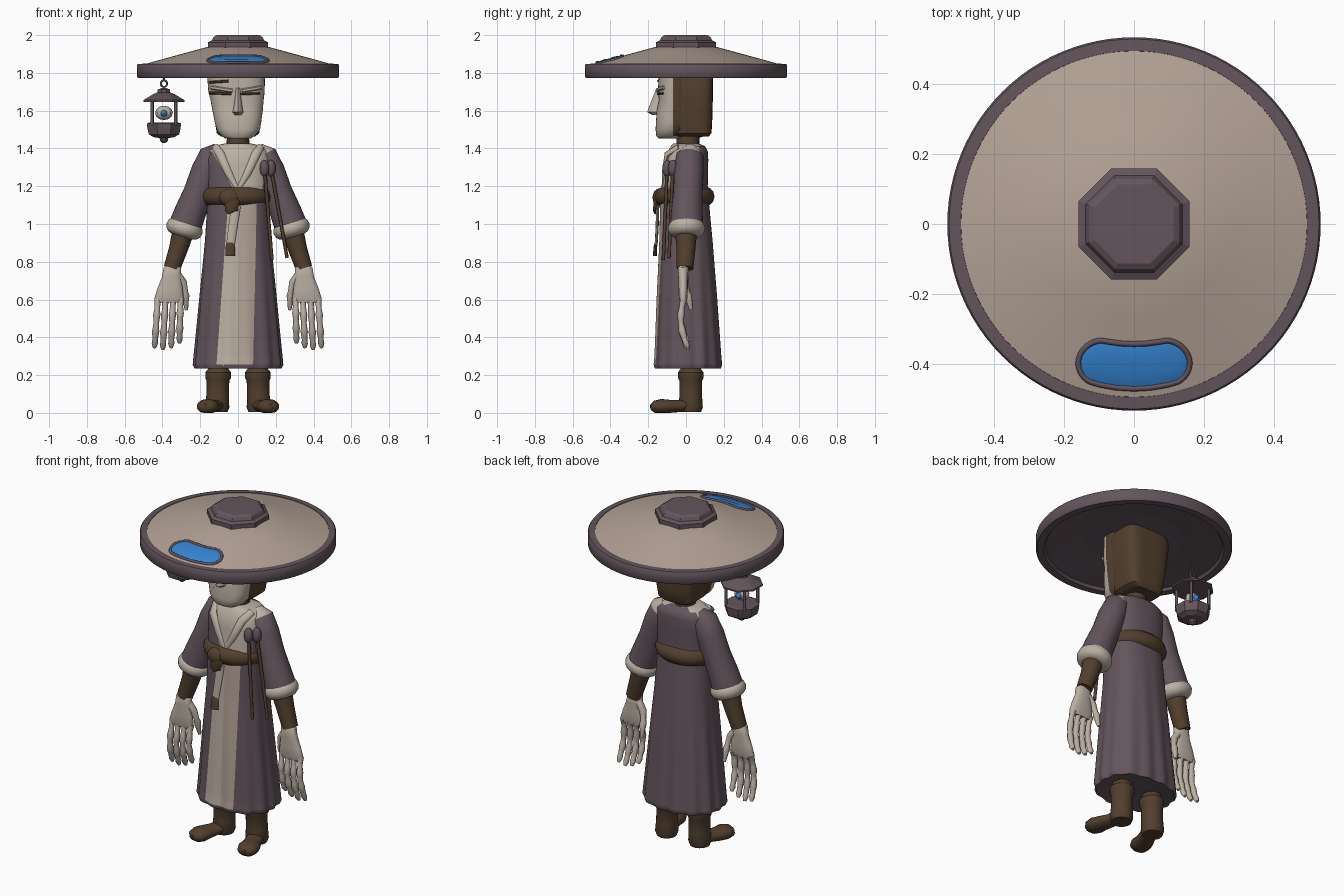
import bpy, bmesh, math
from math import sin, cos, pi
from mathutils import Vector

if "Cube" in bpy.data.objects:
    bpy.data.objects.remove(bpy.data.objects["Cube"])


def material(name, rgb):
    m = bpy.data.materials.new(name)
    m.diffuse_color = (*rgb, 1)
    m.use_nodes = True
    m.node_tree.nodes["Principled BSDF"].inputs["Base Color"].default_value = m.diffuse_color
    return m


PURPLE = material("plum cloth", (0.125, 0.09, 0.108))
BROWN = material("brown leather", (0.085, 0.05, 0.028))
BONE = material("bone", (0.50, 0.435, 0.37))
TAN = material("tan", (0.45, 0.36, 0.305))
BLUE = material("blue glass", (0.035, 0.235, 0.66))


def finish(name, bm, mats, rule=None, angle=40, cuts=()):
    for co, no in cuts:  # clean edges between colours
        bmesh.ops.bisect_plane(bm, geom=bm.verts[:] + bm.edges[:] + bm.faces[:], plane_co=co, plane_no=no)
    bmesh.ops.recalc_face_normals(bm, faces=bm.faces)
    if rule:
        for f in bm.faces:
            f.material_index = rule(f.calc_center_median())
    me = bpy.data.meshes.new(name)
    bm.to_mesh(me)
    bm.free()
    for m in mats:
        me.materials.append(m)
    for p in me.polygons:
        p.use_smooth = True
    me.set_sharp_from_angle(angle=math.radians(angle))
    ob = bpy.data.objects.new(name, me)
    bpy.context.collection.objects.link(ob)
    return ob


def skin(bm, rows, closed=False):
    vs = [[bm.verts.new(p) for p in row] for row in rows]
    n = len(vs[0])
    pairs = list(zip(vs, vs[1:])) + ([(vs[-1], vs[0])] if closed else [])
    for a, b in pairs:
        for i in range(n):
            bm.faces.new((a[i], a[(i + 1) % n], b[(i + 1) % n], b[i]))
    if not closed:
        bm.faces.new(vs[0])
        bm.faces.new(vs[-1])


def loft(name, rings, mats, n=32, power=2, turn=0, rule=None, angle=40, fold=None, cuts=()):
    """Stack of horizontal superellipse rings (cx, cy, z, rx, ry)."""
    rows = []
    for cx, cy, z, rx, ry in rings:
        row = []
        for i in range(n):
            t = 2 * pi * i / n + turn
            c, s = cos(t), sin(t)
            k = (abs(c) ** power + abs(s) ** power) ** (-1 / power)
            k *= 1 + (fold(t, z) if fold else 0)
            row.append((cx + rx * c * k, cy + ry * s * k, z))
        rows.append(row)
    bm = bmesh.new()
    skin(bm, rows)
    return finish(name, bm, mats, rule, angle, cuts)


def tube(name, pts, mat, n=10, flat=1, closed=False, ref=(0, 1, 0), rule=None, mats=None):
    """Tube through (x, y, z, radius) points; flat scales it along ref."""
    ps, rows, ref = [Vector(p[:3]) for p in pts], [], Vector(ref)
    last = len(ps) - 1
    for i, p in enumerate(ps):
        a = ps[i - 1] if i or closed else p
        b = ps[(i + 1) % len(ps)] if i < last or closed else p
        t = (b - a).normalized()
        u = (ref - t * ref.dot(t)).normalized()
        v = t.cross(u)
        r = pts[i][3]
        rows.append([p + v * r * cos(2 * pi * k / n) + u * r * flat * sin(2 * pi * k / n) for k in range(n)])
    bm = bmesh.new()
    skin(bm, rows, closed)
    return finish(name, bm, mats or [mat], rule, 50)


def ball(name, loc, scale, mat, seg=16):
    bm = bmesh.new()
    bmesh.ops.create_uvsphere(bm, u_segments=seg, v_segments=seg // 2 + 2, radius=1)
    for v in bm.verts:
        v.co = Vector(a * b + c for a, b, c in zip(v.co, scale, loc))
    return finish(name, bm, [mat])


def hoop(name, center, axis, major, minor, mat, sy=1, n=40):
    """Ring around any axis."""
    q = Vector((0, 0, 1)).rotation_difference(Vector(axis))
    pts = []
    for i in range(n):
        t = 2 * pi * i / n
        p = q @ Vector((major * cos(t), major * sy * sin(t), 0)) + Vector(center)
        pts.append((*p, minor))
    return tube(name, pts, mat, 12, closed=True, ref=axis)


def lerp_table(table, z):
    for a, b in zip(table, table[1:]):
        if (a[0] - z) * (b[0] - z) <= 0:
            t = (z - a[0]) / (b[0] - a[0])
            return [p + (q - p) * t for p, q in zip(a, b)]


# Hat: conical top, brim, octagonal cap
top = [(.01, 1.945), (.16, 1.938), (.27, 1.908), (.38, 1.878), (.496, 1.846)]
loft("hat_top", [(0, 0, z, r, r) for r, z in top], [TAN], 96)
brim = [(.494, 1.835), (.496, 1.849), (.53, 1.847), (.535, 1.84), (.535, 1.78), (.53, 1.774), (.49, 1.774),
        (.48, 1.79), (.465, 1.79), (.15, 1.865), (.01, 1.875)]
loft("hat_brim", [(0, 0, z, r, r) for r, z in brim], [PURPLE], 96)
cap = [(.172, 1.93), (.172, 1.962), (.15, 1.972), (.14, 1.99), (.122, 2.0)]
loft("hat_cap", [(0, 0, z, r, r) for r, z in cap], [PURPLE], 8, turn=pi / 8, angle=15)


# Hat window: blue bean following the cone, with a frame
def bean(half, lift):
    out = []
    for i in range(64):
        t = 2 * pi * i / 64
        u = half * cos(t) + math.copysign(.088, cos(t)) * min(1, abs(cos(t)) * 4)
        r, a = .408 + half * sin(t), u / .39
        out.append((r * sin(a), -r * cos(a), 1.938 - (r - .16) * .274 + lift))
    return out


tube("window_frame", [(*p, .008) for p in bean(.064, .002)], PURPLE, 8, closed=True, ref=(0, 0, 1))
bm = bmesh.new()
skin(bm, [bean(.062, -.004), bean(.06, .003), bean(.045, .007), bean(.02, .009)])
finish("window_glass", bm, [BLUE])

# Head: hood, neck and face
loft("hood", [(x, .035, z, r, ry) for x, z, r, ry in
              [(0, 1.463, .09, .085), (0, 1.48, .112, .1), (0, 1.55, .124, .104), (-.004, 1.66, .139, .107),
               (-.008, 1.8, .152, .109), (-.01, 1.9, .11, .08)]], [BROWN], 32, 5)
loft("neck", [(0, .01, 1.36, .062, .062), (0, .01, 1.5, .058, .06)], [BROWN], 20)
loft("face", [(0, -.09, 1.452, .065, .055), (0, -.085, 1.465, .088, .072), (.002, -.07, 1.5, .115, .091),
              (0, -.063, 1.54, .123, .096), (-.002, -.06, 1.6, .133, .095), (-.005, -.055, 1.66, .141, .088),
              (-.008, -.055, 1.7, .149, .094), (-.012, -.05, 1.85, .156, .09)], [BONE, BROWN], 40, 2.6,
     cuts=[((0, -.07, 0), (0, 1, 0))], rule=lambda c: int(c.y > -.07 and c.z > 1.475))
loft("nose", [(.0, -.145, 1.72, .012, .012), (.0, -.15, 1.68, .014, .022), (.0, -.15, 1.61, .025, .05),
              (.0, -.15, 1.592, .03, .055), (.0, -.145, 1.578, .02, .035)], [BONE], 12, 1.6)


def face_line(name, x0, z0, x1, z1, r, mat):
    pts = []
    for i in range(7):
        x, z = x0 + (x1 - x0) * i / 6, z0 + (z1 - z0) * i / 6
        k = max(0, 1 - (abs(x + .008) / .149) ** 2.6) ** (1 / 2.6)
        pts.append((x, -.055 - .093 * k, z, r))
    tube(name, pts, mat, 6)


face_line("brow_left", -.14, 1.722, -.03, 1.705, .011, BONE)
face_line("brow_right", .02, 1.705, .12, 1.722, .011, BONE)
face_line("eye_slit_left", -.15, 1.695, -.035, 1.69, .008, BROWN)
face_line("eye_slit_right", .012, 1.688, .115, 1.692, .006, BROWN)
face_line("forehead_mark", -.15, 1.75, -.05, 1.757, .007, BROWN)
face_line("upper_lip", -.06, 1.548, .055, 1.548, .010, BONE)
face_line("lower_lip", -.045, 1.53, .04, 1.53, .009, BONE)

# Robe: z, rx, ry, cy
robe = [(1.425, .075, .07, 0), (1.412, .13, .09, .01), (1.385, .16, .105, .01), (1.34, .172, .115, .003),
        (1.2, .165, .12, -.005), (1.1, .163, .13, -.007), (.9, .175, .142, 0), (.6, .203, .16, .005),
        (.3, .23, .175, .01), (.255, .234, .179, .01), (.235, .225, .172, .01)]
zs = sorted({r[0] for r in robe} | {.26 + .03 * i for i in range(38)}, reverse=True)
rings = []
for z in zs:
    _, rx, ry, cy = lerp_table(robe, z)
    rings.append((0, cy, z, rx, ry))
rings.append((0, .01, .245, .15, .11))

# Colour borders as lines (x at low z, low z, x at high z, high z)
SKIRT = [(-.115, .24, -.05, 1.15), (-.003, .24, .01, 1.15), (.08, .24, .1, 1.15)]
CHEST = [(-.015, 1.17, -.145, 1.4), (.125, 1.17, .175, 1.4)]


def border(line, z):
    x0, z0, x1, z1 = line
    return x0 + (x1 - x0) * (z - z0) / (z1 - z0)


def robe_colour(c):
    x, y, z = c
    if z < 1.15:  # two-tone front panel
        a, b, d = (border(l, z) for l in SKIRT)
        return 0 if y > -.05 or z < .25 or not a < x < d else (1 if x < b else 2)
    if y < -.02 and border(CHEST[0], z) < x < border(CHEST[1], z):  # crossed collar
        return 1
    return int(z > 1.385 and y < .07)


loft("robe", rings, [PURPLE, BONE, TAN], 112, 2.4, rule=robe_colour, angle=60,
     fold=lambda t, z: .026 * max(0, (1.05 - z) / .8) * cos(14 * t),
     cuts=[((x0, 0, z0), (z1 - z0, 0, x0 - x1)) for x0, z0, x1, z1 in SKIRT + CHEST])
for s, side in ((-1, "left"), (1, "right")):
    tube(side + "_lapel", [(s * .12, -.04, 1.41, .02), (s * .095, -.1, 1.37, .024),
                           (s * .05, -.116, 1.27, .02), (0, -.122, 1.18, .012)], BONE, 10, .6)

# Belt, knot and hanging tail
hoop("belt", (-.008, -.007, 1.146), (0, 0, 1), .136, .052, BROWN, .78, 56)
ball("belt_knot", (-.045, -.142, 1.14), (.055, .035, .048), BROWN)
tube("belt_loop", [(-.03, -.155, 1.13, .04), (-.035, -.162, 1.07, .035), (-.03, -.162, 1.06, .02)], BROWN, 10, .4)
tube("ribbon", [(-.01, -.15, 1.1, .025), (-.025, -.152, 1.0, .024), (-.04, -.158, .89, .022)], BONE, 8, .35)
tube("ribbon_tip", [(-.04, -.158, .9, .02), (-.041, -.162, .88, .024), (-.041, -.165, .83, .026)], BROWN, 8, .4)

# Hanging rods with plum knobs
for i, (a, b) in enumerate((((.14, -.1, 1.295), (.18, -.12, .81)), ((.175, -.07, 1.295), (.26, -.09, .82)))):
    tube(f"rod_{i}", [(*a, .009), (*b, .009)], BROWN, 8)
    ball(f"rod_knob_{i}", a, (.025, .025, .045), PURPLE)

# Arms, hands, legs
for s, side in ((-1, "left"), (1, "right")):
    tube(side + "_sleeve", [(s * .10, .025, 1.395, .04), (s * .135, .02, 1.36, .072), (s * .17, .015, 1.28, .078),
                            (s * .21, .01, 1.17, .077), (s * .25, .005, 1.07, .083), (s * .283, .003, .98, .088)],
         None, 28, mats=[PURPLE, BONE], rule=lambda c: int(c.x > 0 and c.z > 1.36))
    hoop(side + "_cuff", (s * .283, .003, .976), (s * .3, 0, -1), .054, .045, BONE)
    tube(side + "_forearm", [(s * .285, 0, .98, .06), (s * .315, 0, .87, .05), (s * .35, -.005, .765, .044)], BROWN, 16)
    palm = [(.345, .785, .03, .02), (.348, .77, .046, .028), (.352, .72, .05, .026), (.36, .66, .066, .025),
            (.365, .61, .077, .023), (.367, .585, .07, .016)]
    loft(side + "_palm", [(s * x, -.015, z, rx, ry) for x, z, rx, ry in palm], [BONE], 20, 2.6)
    for i in range(4):
        x0, x1 = .424 - .04 * i, .442 - .044 * i
        end = (.345, .335, .345, .37)[i]
        pts = []
        for k in range(13):  # three phalanges with swollen joints
            t = k / 12
            r = .0195 if k % 4 == 0 else (.0145 if k % 4 == 2 else .0165)
            pts.append((s * (x0 + (x1 - x0) * t), -.012 - .02 * sin(pi * t) + .022 * t * t,
                        .605 + (end - .605) * t, r if k < 12 else .009))
        tube(f"{side}_finger_{i}", pts, BONE, 8)
    tube(side + "_thumb", [(s * .32, -.01, .73, .022), (s * .29, -.005, .69, .02), (s * .279, .005, .64, .015),
                           (s * .277, .012, .62, .02), (s * .276, .02, .58, .014), (s * .273, .027, .545, .009)], BONE, 8)
    # Boots with splayed round toes
    loft(side + "_boot_shaft", [(s * x, .025, z, r, r) for x, z, r in
         [(.105, .30, .054), (.105, .23, .055), (.105, .215, .068), (.105, .185, .068), (.106, .17, .06),
          (.108, .09, .06), (.11, .03, .064), (.11, .005, .055)]], [BROWN], 24)
    foot = [(.10, .08, .03, .02), (.105, .06, .04, .045), (.115, .02, .042, .05), (.13, -.04, .036, .048),
            (.15, -.09, .034, .054), (.16, -.13, .034, .06), (.168, -.165, .032, .05), (.172, -.185, .03, .025)]
    ft = tube(side + "_boot_foot", [(s * x, y, z, r) for x, y, z, r in foot], BROWN, 20, .66, ref=(0, 0, 1))
    for v in ft.data.vertices:
        v.co.z = max(v.co.z, 0)

# Lantern
lx, ly = -.392, .03


def lathe(name, prof, mat):
    loft(name, [(lx, ly, z, r, r) for r, z in prof], [mat], 8, turn=pi / 8, angle=20)


lathe("lantern_roof", [(.07, 1.645), (.117, 1.647), (.117, 1.656), (.06, 1.688), (.036, 1.697), (.036, 1.712), (.012, 1.72)], PURPLE)
lathe("lantern_base", [(.085, 1.537), (.098, 1.532), (.095, 1.505), (.087, 1.475), (.06, 1.46), (.025, 1.455),
                       (.022, 1.44), (.01, 1.43)], PURPLE)
for i in range(4):
    a = pi * (i / 2 + .25)
    x, y = lx + .088 * cos(a), ly + .088 * sin(a)
    tube(f"lantern_post_{i}", [(x, y, 1.52, .009), (x, y, 1.66, .009)], PURPLE, 8)
hoop("lantern_ring", (lx, ly, 1.743), (0, 1, 0), .017, .005, PURPLE, n=20)
tube("lantern_hook", [(lx, ly, 1.76, .005), (lx, ly, 1.85, .005)], PURPLE, 6)
ball("lantern_flame", (lx, ly, 1.588), (.047, .035, .038), BONE, 8)
ball("lantern_gem", (lx, ly, 1.586), (.022, .05, .022), BLUE)
